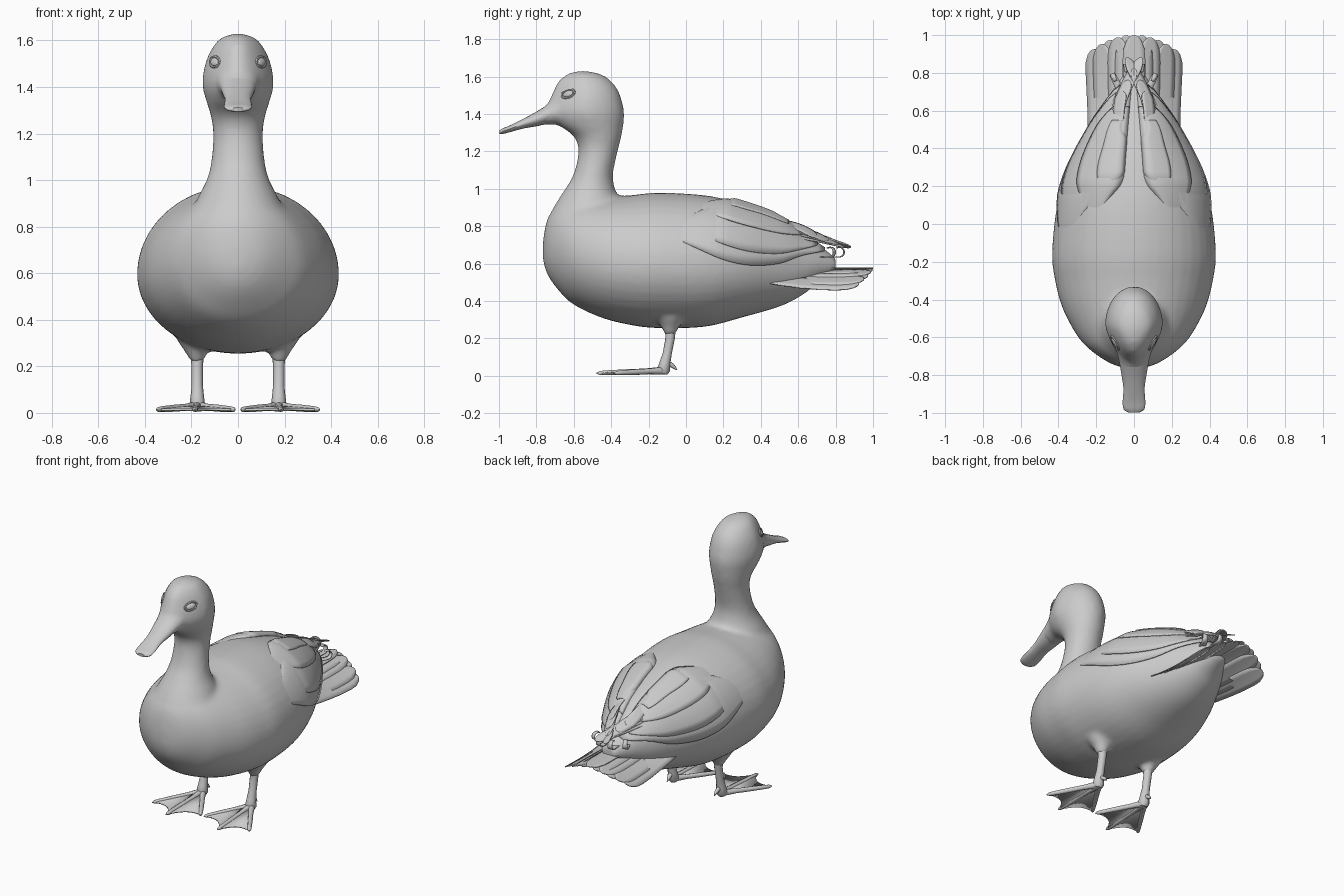
import bpy, bmesh, math
from mathutils import Vector as V

if "Cube" in bpy.data.objects:
    bpy.data.objects.remove(bpy.data.objects["Cube"])


def finish(bm, name, mirror=False, solid=0):
    bmesh.ops.recalc_face_normals(bm, faces=bm.faces)
    me = bpy.data.meshes.new(name)
    bm.to_mesh(me)
    bm.free()
    ob = bpy.data.objects.new(name, me)
    bpy.context.collection.objects.link(ob)
    bpy.ops.object.select_all(action='DESELECT')
    ob.select_set(True)
    bpy.context.view_layer.objects.active = ob
    bpy.ops.object.shade_smooth_by_angle(angle=math.radians(45))
    if solid:
        m = ob.modifiers.new("thickness", 'SOLIDIFY')
        m.thickness = solid
        m.offset = 0
    if mirror:
        ob.modifiers.new("mirror", 'MIRROR')
    return ob


def resample(rows, k=5):
    """Catmull-Rom through rows of numbers."""
    out = []
    for i in range(len(rows) - 1):
        a, b, c, d = (rows[max(0, min(len(rows) - 1, i + j))] for j in (-1, 0, 1, 2))
        for s in range(k):
            t = s / k
            out.append([0.5 * (2*q + (r-p)*t + (2*p-5*q+4*r-w)*t*t + (3*q-p-3*r+w)*t**3)
                        for p, q, r, w in zip(a, b, c, d)])
    return out + [list(rows[-1])]


def lerp(rows, x):
    """Linear lookup of a row by its first column."""
    if x <= rows[0][0]:
        return rows[0]
    for a, b in zip(rows, rows[1:]):
        if x <= b[0]:
            t = (x - a[0]) / (b[0] - a[0])
            return [p + (q - p) * t for p, q in zip(a, b)]
    return rows[-1]


def ring(c, u, v, n):
    return [V(c) + V(u) * math.cos(2*math.pi*i/n) + V(v) * math.sin(2*math.pi*i/n) for i in range(n)]


def loft(bm, rings, closed=True):
    vs = [[bm.verts.new(p) for p in r] for r in rings]
    n = len(vs[0])
    for a, b in zip(vs, vs[1:]):
        for i in range(n if closed else n - 1):
            j = (i + 1) % n
            bm.faces.new((a[i], a[j], b[j], b[i]))
    if closed:
        bm.faces.new(vs[0])
        bm.faces.new(vs[-1])


def tube(bm, pts, n=10):
    """pts: (x, y, z, radius)"""
    rings = []
    for i, p in enumerate(pts):
        d = V(pts[min(i+1, len(pts)-1)][:3]) - V(pts[max(i-1, 0)][:3])
        q = d.to_track_quat('Z', 'Y')
        rings.append(ring(p[:3], q @ V((p[3], 0, 0)), q @ V((0, p[3], 0)), n))
    loft(bm, rings)


def feather(bm, root, tip, w, up=(0, 0, 1), sag=0.0, base=0.5):
    """Rounded blade with a slight camber."""
    root, tip = V(root), V(tip)
    d = tip - root
    side = d.cross(V(up)).normalized()
    nrm = side.cross(d).normalized()
    rows = []
    for t in (0, .2, .4, .6, .78, .88, .95, .985, 1):
        f = base + (1 - base) * min(1, t / .6)
        if t > .8:
            f *= math.sqrt(max(.02, 1 - ((t - .8) / .2) ** 2))
        c = root + d * t - nrm * sag * 4 * t * (1 - t)
        rows.append([c + side * w * f * s - nrm * .04 * w * f * s * s for s in (-1, -.5, 0, .5, 1)])
    loft(bm, rows, False)


def body_point(top, bot, w, a, lift=0):
    """Point (x, z) on the body section, widest a little below the middle; a = 0 is the top."""
    zc = bot + .47 * (top - bot)
    h = top - zc if math.cos(a) > 0 else zc - bot
    return (w + lift) * math.sin(a), zc + (h + lift * .8) * math.cos(a)


# body: y, top z, bottom z, half width
BODY = resample([(-.765, .72, .62, .035), (-.74, .84, .54, .12), (-.68, .92, .455, .215),
                 (-.6, .945, .38, .295), (-.45, .955, .31, .377), (-.3, .965, .272, .418),
                 (-.15, .978, .255, .434), (.1, .965, .262, .407), (.3, .92, .312, .345),
                 (.5, .845, .37, .24), (.62, .765, .43, .17), (.7, .71, .49, .12), (.8, .63, .55, .05)])
# neck and head: z, front y, back y, half width
NECK = resample([(.70, -.70, -.3, .2), (.85, -.725, -.33, .2), (.93, -.69, -.35, .17),
                 (1.0, -.645, -.38, .135), (1.08, -.6, -.39, .115), (1.2, -.575, -.365, .107),
                 (1.28, -.6, -.345, .118), (1.34, -.68, -.335, .137), (1.4, -.74, -.33, .153),
                 (1.46, -.735, -.34, .15), (1.52, -.71, -.36, .135), (1.57, -.685, -.395, .11),
                 (1.61, -.64, -.45, .075), (1.63, -.58, -.53, .015)], 4)
# bill: y, centre z, half width, half height
BILL = resample([(-.62, 1.43, .1, .085), (-.72, 1.405, .08, .056), (-.8, 1.373, .066, .039),
                 (-.87, 1.348, .056, .026), (-.94, 1.321, .06, .018), (-.98, 1.308, .055, .015),
                 (-.998, 1.303, .03, .009)], 3)

bm = bmesh.new()
loft(bm, [[V((x, y, z)) for x, z in (body_point(a, b, w, 2*math.pi*i/40) for i in range(40))]
          for y, a, b, w in BODY])
head = []
for z, f, b, w in NECK:
    r = ring((0, (f+b)/2, z), (w, 0, 0), (0, (b-f)/2, 0), 32)
    for p in r:  # face narrows towards the bill
        p.x *= 1 - .28 * max(0, ((f+b)/2 - p.y) / ((b-f)/2)) * min(1, max(0, (z-1.3) / .1))
    head.append(r)
loft(bm, head)
# face wedge blending into the bill
loft(bm, [ring((0, y, z), (w, 0, 0), (0, 0, h), 20) for y, z, w, h in
          [(-.5, 1.44, .13, .12), (-.62, 1.43, .108, .098), (-.7, 1.412, .088, .07), (-.77, 1.386, .07, .045)]])
for s in (-1, 1):  # feathered thighs
    tube(bm, [(s*.19, -.08, .44, .11), (s*.183, -.085, .31, .075), (s*.177, -.085, .25, .042),
              (s*.175, -.085, .215, .027)], 16)
body = finish(bm, "body_neck_head")
m = body.modifiers.new("merge", 'REMESH')
m.mode = 'VOXEL'
m.voxel_size = .016
m.use_smooth_shade = True
m = body.modifiers.new("soften", 'SMOOTH')
m.iterations = 6

bm = bmesh.new()
loft(bm, [ring((0, y, z), (w, 0, 0), (0, 0, h), 20) for y, z, w, h in BILL])
finish(bm, "bill")

# eyes with lids
EYE = V((.1, -.63, 1.508))
bm = bmesh.new()
bmesh.ops.create_uvsphere(bm, u_segments=16, v_segments=10, radius=1)
for v in bm.verts:
    x, y, z = v.co
    v.co = EYE + V((x * .012 + y * .014 - z * .005, y * .026, z * .017 + y * .006))
finish(bm, "eye", True)
bm = bmesh.new()
tube(bm, [(EYE.x + .018*math.cos(a) - .008*math.sin(a), EYE.y + .034*math.cos(a),
           EYE.z + .021*math.sin(a) + .008*math.cos(a), .006)
          for a in (2*math.pi*i/20 for i in range(21))], 6)
finish(bm, "eyelid", True)


# folded wing layers laid over the body: lower and upper edges as (y, z)
def wing_layer(name, low, high, off):
    bm = bmesh.new()
    low, high = resample(low, 5), resample(high, 5)
    y0, y1 = low[0][0], low[-1][0]
    rows = []
    for i in range(25):
        y = y0 + (y1 - y0) * i / 24
        _, top, bot, w = lerp(BODY, y)
        zc = bot + .47 * (top - bot)
        ang = []
        for e in (low, high):
            dz = lerp(e, y)[1] - zc
            ang.append(math.acos(max(-1, min(.99, dz / (top - zc if dz > 0 else zc - bot)))))
        row = []
        for k in range(9):  # front and upper rims sink into the body
            lift = -.012 + (off + .012) * min(1, i / 7) * min(1, (8 - k) / 2 + .3)
            x, z = body_point(top, bot, w, ang[0] + (ang[1] - ang[0]) * k / 8, lift)
            row.append(V((x, y, z)))
        rows.append(row)
    loft(bm, rows, False)
    finish(bm, name, True, .007)


wing_layer("wing_flight_feathers",
           [(-.09, .75), (.05, .685), (.2, .62), (.35, .59), (.5, .60), (.62, .64), (.74, .66)],
           [(-.09, .80), (.1, .90), (.3, .91), (.5, .84), (.74, .69)], .012)
wing_layer("wing_secondaries", [(.0, .78), (.2, .70), (.35, .66), (.5, .65), (.62, .67), (.7, .685)],
           [(.0, .84), (.15, .92), (.3, .91), (.5, .84), (.7, .70)], .019)
wing_layer("wing_coverts", [(.06, .90), (.2, .83), (.35, .785), (.5, .75), (.62, .735)],
           [(.06, .93), (.2, .94), (.35, .90), (.5, .845), (.62, .765)], .026)
wing_layer("wing_upper_coverts", [(.14, .925), (.3, .875), (.42, .84), (.55, .79)],
           [(.14, .945), (.3, .92), (.42, .88), (.55, .81)], .032)

# long wing tips crossing over the rump
bm = bmesh.new()
for i in range(4):
    feather(bm, (.17 - .03*i, .46 + .02*i, .765 + .018*i), (-.04 + .035*i, .88 - .06*i, .69 + .018*i),
            .035, (.6, 0, 1), -.012, .8)
finish(bm, "wing_tips", True, .006)

# tail fan
bm = bmesh.new()
for i in range(-5, 6):
    a = i / 5
    b = abs(a)
    feather(bm, (.2*a, .40, .575 - .045*b), (.212*a, 1.0 - .075*a*a, .575 - .08*b**1.5 - .003*(i % 2)),
            .06, (math.copysign(.55*math.sqrt(b), a), 0, 1), .018*b, .85)
finish(bm, "tail_fan", False, .006)

# curled tail feathers
for k, (x, y, z, turn) in enumerate([(.03, .72, .635, .1), (.06, .68, .635, .45)]):
    bm = bmesh.new()
    d = V((math.sin(turn), math.cos(turn), 0))
    side = V((d.y, -d.x, 0))
    rows = []
    for i in range(16):
        t = i / 15
        a = -math.pi/2 + 1.2 * math.pi * max(0, t - .25) / .75
        along = .4 * t if t < .25 else .1 + .026 * math.cos(a)
        c = V((x, y, z)) + d * along + V((0, 0, .026 * (math.sin(a) + 1)))
        rows.append([c - side * .02 * (1 - .5*t), c + side * .02 * (1 - .5*t)])
    loft(bm, rows, False)
    finish(bm, "tail_curl_%d" % (k + 1), True, .006)

# legs
bm = bmesh.new()
tube(bm, [(.176, -.08, .28, .03), (.175, -.085, .2, .025), (.175, -.1, .12, .024),
          (.175, -.112, .07, .029), (.175, -.12, .03, .034), (.175, -.125, .012, .025)], 12)
tube(bm, [(.175, -.10, .07, .014), (.172, -.07, .052, .012), (.17, -.048, .032, .003)], 8)
finish(bm, "leg", True)

# toes and webs
bm = bmesh.new()
TOES = [(.012, -.37), (.185, -.478), (.35, -.385)]
for x, y in TOES:
    tube(bm, [(.175 + (x - .175)*t, -.11 + (y + .11)*t, .028 - .014*t, r) for t, r in
              ((0, .022), (.3, .015), (.55, .015), (.85, .013), (.95, .011), (1, .003))], 8)
finish(bm, "toes", True)
bm = bmesh.new()
hub = V((.175, -.1, .018))
heel = bm.verts.new((.175, -.09, .03))
edge = []
for a, b in zip(TOES, TOES[1:]):
    for i in range(8 if b is TOES[1] else 9):
        t = i / 8
        p = V((a[0] + (b[0]-a[0])*t, a[1] + (b[1]-a[1])*t, .013))
        p += (hub - p) * (.04 + .12 * 4 * t * (1 - t))
        edge.append(bm.verts.new(p))
for a, b in zip(edge, edge[1:]):
    bm.faces.new((heel, a, b))
finish(bm, "web", True, .009)
